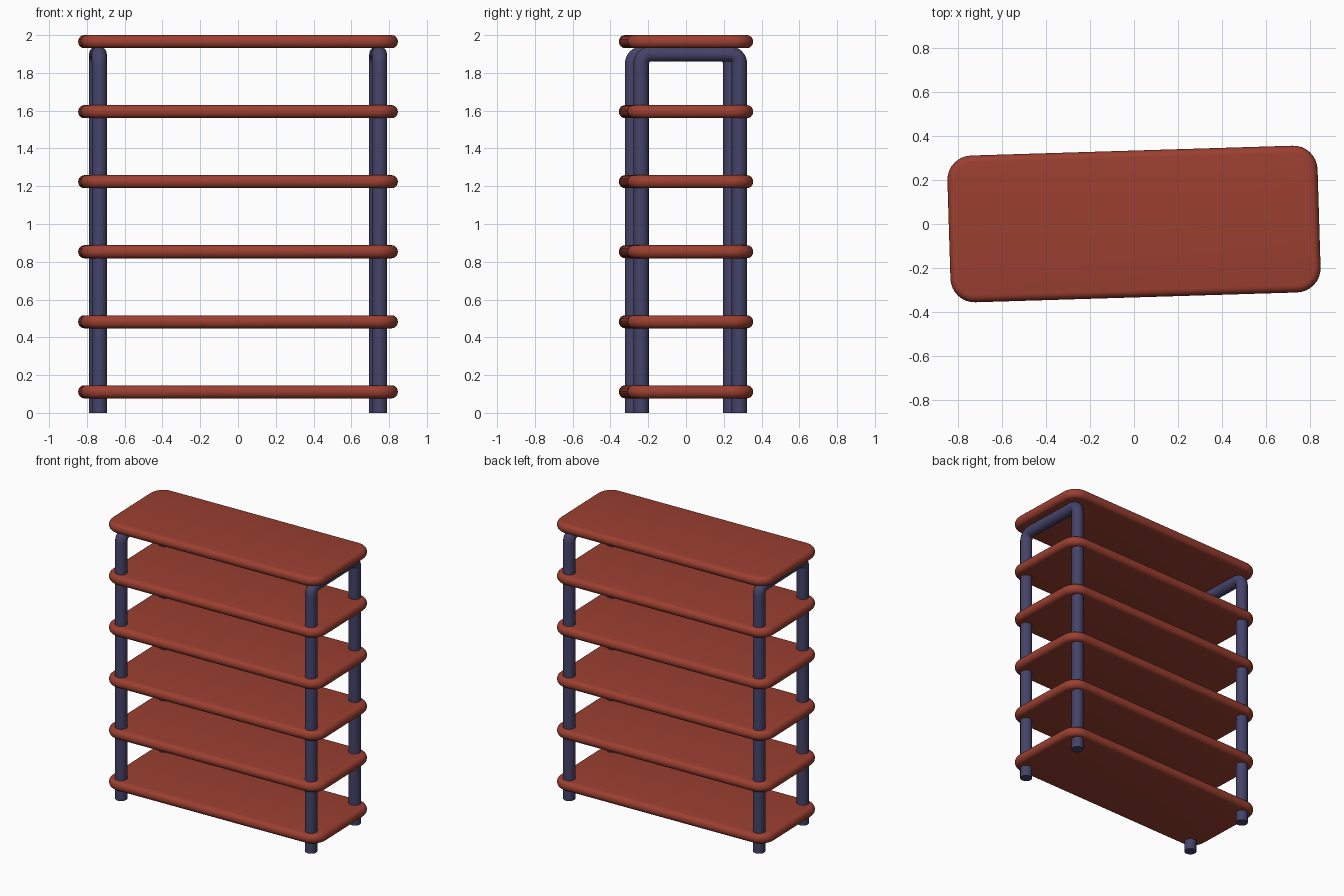
import bpy, bmesh
from math import sin, cos, pi, radians

if "Cube" in bpy.data.objects:
    bpy.data.objects.remove(bpy.data.objects["Cube"])

TURN = radians(1.75)      # the whole rack is turned slightly about z


def material(name, rgb):
    m = bpy.data.materials.new(name)
    m.diffuse_color = (*rgb, 1)
    m.use_nodes = True
    m.node_tree.nodes["Principled BSDF"].inputs["Base Color"].default_value = m.diffuse_color
    return m


RED = material("brick red", (0.33, 0.05, 0.03))
BLUE = material("dark slate blue", (0.058, 0.056, 0.14))


def finish(ob, mat):
    ob.data.materials.clear()
    ob.data.materials.append(mat)
    ob.rotation_euler.z = TURN
    bpy.ops.object.select_all(action='DESELECT')
    bpy.context.view_layer.objects.active = ob
    ob.select_set(True)
    bpy.ops.object.shade_smooth_by_angle(angle=radians(40))


def shelf(name, z, a=0.84, b=0.333, r=0.11, half=0.0345, edge=0.032):
    """Rounded rectangular board with a bullnose edge, made of stacked rings."""
    bm = bmesh.new()
    rings = []
    for i in range(11):
        t = -pi / 2 + pi * i / 10
        rad = r - edge * (1 - cos(t))
        ring = []
        for sx, sy, start in ((1, 1, 0), (-1, 1, 90), (-1, -1, 180), (1, -1, 270)):
            for k in range(9):
                u = radians(start + 90 * k / 8)
                ring.append(bm.verts.new((sx * (a - r) + rad * cos(u),
                                          sy * (b - r) + rad * sin(u),
                                          half * sin(t))))
        rings.append(ring)
    for lo, hi in zip(rings, rings[1:]):
        n = len(lo)
        for j in range(n):
            bm.faces.new((lo[j], lo[(j + 1) % n], hi[(j + 1) % n], hi[j]))
    bm.faces.new(rings[0][::-1])
    bm.faces.new(rings[-1])
    me = bpy.data.meshes.new(name)
    bm.to_mesh(me)
    bm.free()
    ob = bpy.data.objects.new(name, me)
    bpy.context.collection.objects.link(ob)
    ob.location.z = z
    finish(ob, RED)


def tube_frame(name, x, y=0.26, top=1.90, bend=0.05, radius=0.0405):
    """Bent tube: front leg, top bar and back leg in one piece."""
    pts = [(-y, 0)]
    for cy, a0 in ((-y + bend, 180), (y - bend, 90)):
        for k in range(9):
            u = radians(a0 - 90 * k / 8)
            pts.append((cy + bend * cos(u), top - bend + bend * sin(u)))
    pts.append((y, 0))
    cu = bpy.data.curves.new(name, 'CURVE')
    cu.dimensions = '3D'
    cu.bevel_depth = radius
    cu.bevel_resolution = 6
    cu.use_fill_caps = True
    sp = cu.splines.new('POLY')
    sp.points.add(len(pts) - 1)
    for p, (py, pz) in zip(sp.points, pts):
        p.co = (x, py, pz, 1)
    ob = bpy.data.objects.new(name, cu)
    bpy.context.collection.objects.link(ob)
    bpy.ops.object.select_all(action='DESELECT')
    bpy.context.view_layer.objects.active = ob
    ob.select_set(True)
    bpy.ops.object.convert(target='MESH')
    finish(bpy.context.view_layer.objects.active, BLUE)


# six evenly spaced shelves
for i in range(6):
    shelf(f"shelf_{i + 1}", 0.1115 + i * 0.3708)

# two tube frames, one at each end
tube_frame("left_leg_frame", -0.742)
tube_frame("right_leg_frame", 0.742)
